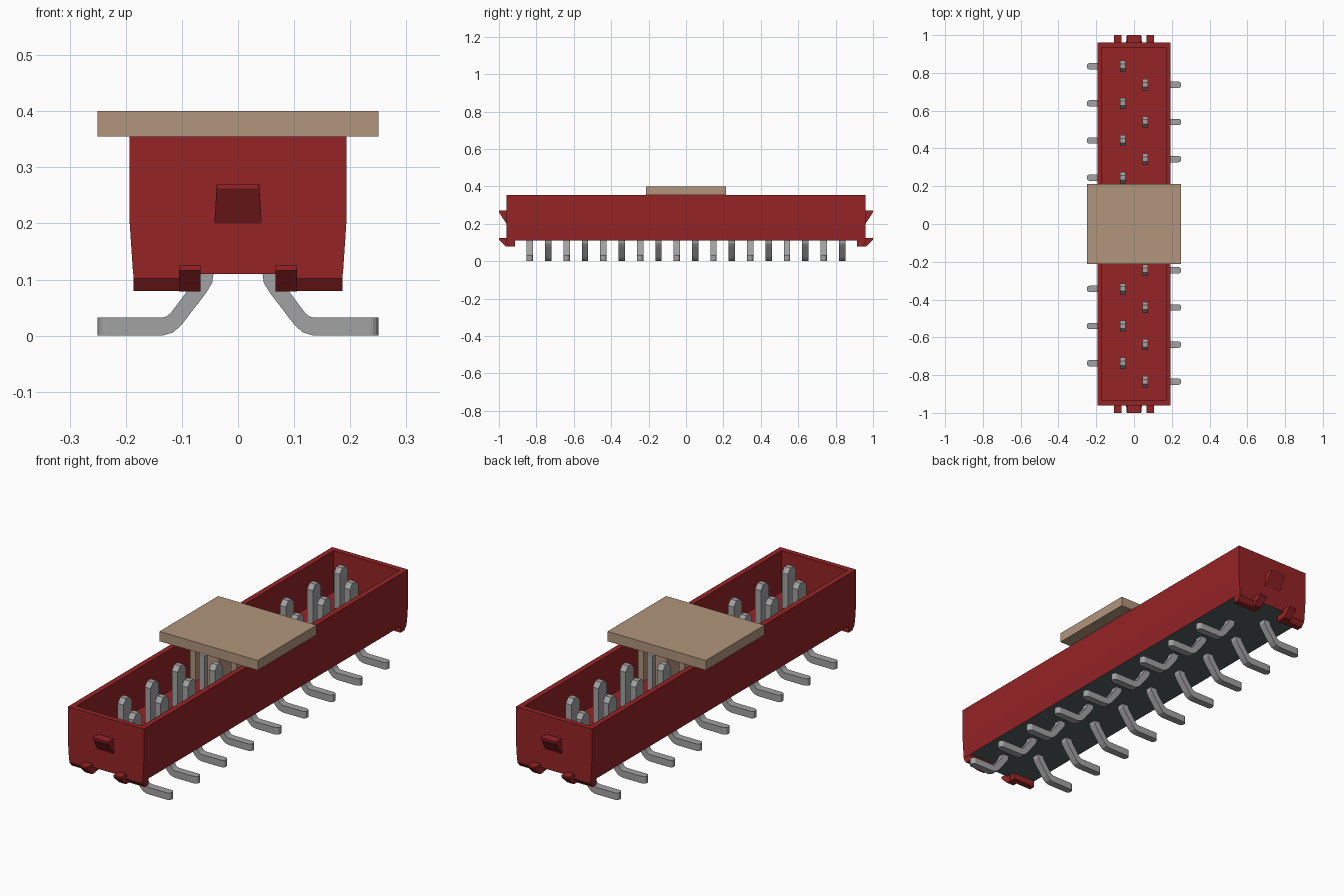
import bpy, bmesh, math
from mathutils import Vector

cube = bpy.data.objects.get("Cube")
if cube:
    bpy.data.objects.remove(cube, do_unlink=True)


def material(name, rgb):
    m = bpy.data.materials.new(name)
    m.use_nodes = True
    m.diffuse_color = (*rgb, 1)
    m.node_tree.nodes["Principled BSDF"].inputs["Base Color"].default_value = (*rgb, 1)
    return m


RED = material("housing red", (0.30, 0.017, 0.019))
TAN = material("cap tan", (0.44, 0.30, 0.20))
METAL = material("pin metal", (0.36, 0.36, 0.36))
DARK = material("base grey", (0.10, 0.12, 0.12))


def prism(bm, outline, axis, lo, hi):
    """Extrude a 2D outline along x (outline is y,z) or along y (outline is x,z)."""
    def place(p, t):
        return (t, p[0], p[1]) if axis == "x" else (p[0], t, p[1])
    verts = [bm.verts.new(place(p, lo)) for p in outline]
    face = bm.faces.new(verts)
    new = bmesh.ops.extrude_face_region(bm, geom=[face])["geom"]
    shift = Vector((hi - lo, 0, 0) if axis == "x" else (0, hi - lo, 0))
    bmesh.ops.translate(bm, vec=shift, verts=[g for g in new if isinstance(g, bmesh.types.BMVert)])
    bmesh.ops.recalc_face_normals(bm, faces=bm.faces)


def box(bm, x0, x1, y0, y1, z0, z1):
    prism(bm, [(x0, z0), (x1, z0), (x1, z1), (x0, z1)], "y", y0, y1)


def mesh_from(bm, name, *mats):
    me = bpy.data.meshes.new(name)
    bm.to_mesh(me)
    bm.free()
    for m in mats:
        me.materials.append(m)
    return me


def add(name, me):
    ob = bpy.data.objects.new(name, me)
    bpy.context.collection.objects.link(ob)
    return ob


# Housing: tapered block, hollowed from above, with a grey underside
WALL_TOP, FLOOR, BASE = 0.355, 0.165, 0.11
bm = bmesh.new()
prism(bm, [(-0.187, BASE), (0.187, BASE), (0.193, 0.2), (0.193, WALL_TOP),
           (-0.193, WALL_TOP), (-0.193, 0.2)], "y", -0.96, 0.96)
top = [f for f in bm.faces if f.normal.z > 0.9]
bmesh.ops.inset_individual(bm, faces=top, thickness=0.035)
bmesh.ops.inset_individual(bm, faces=top, thickness=0, depth=FLOOR - WALL_TOP)
for f in bm.faces:
    f.material_index = 1 if f.normal.z < -0.9 else 0
add("housing", mesh_from(bm, "housing", RED, DARK))

# Latch, corner feet and clips on both ends
for end, side in (("front", -1), ("back", 1)):
    bm = bmesh.new()
    prism(bm, [(side * y, z) for y, z in
               [(0.95, 0.2), (0.96, 0.2), (1.0, 0.262), (1.0, 0.27), (0.95, 0.27)]],
          "x", -0.042, 0.042)
    for v in bm.verts:
        if v.co.z > 0.25:
            v.co.x *= 0.9
    add(end + "_latch", mesh_from(bm, end + "_latch", RED))

    for s, lr in ((-1, "right"), (1, "left")):
        bm = bmesh.new()
        prism(bm, [(side * y, z) for y, z in
                   [(0.915, 0.08), (0.943, 0.08), (0.96, 0.102), (0.96, 0.112), (0.915, 0.112)]],
              "x", s * 0.07, s * 0.186)
        add(f"{end}_{lr}_foot", mesh_from(bm, "foot", RED))
        bm = bmesh.new()
        prism(bm, [(side * y, z) for y, z in
                   [(0.94, 0.079), (0.963, 0.079), (1.0, 0.116), (1.0, 0.125), (0.94, 0.125)]],
              "x", s * 0.067, s * 0.105)
        add(f"{end}_{lr}_clip", mesh_from(bm, "clip", RED))

# Contact: bent solder leg with rounded tip, plus a blade with a chamfered top
bm = bmesh.new()
prism(bm, [(0.25, 0), (0.135, 0), (0.115, 0.006), (0.1, 0.02), (0.057, 0.076),
           (0.046, 0.094), (0.043, 0.115), (0.075, 0.115), (0.078, 0.1), (0.085, 0.087),
           (0.121, 0.039), (0.128, 0.034), (0.136, 0.032), (0.25, 0.032)],
      "y", -0.017, 0.017)
tip = [e for e in bm.edges if all(v.co.x > 0.24 for v in e.verts)
       and abs(e.verts[0].co.z - e.verts[1].co.z) > 0.02]
bmesh.ops.bevel(bm, geom=tip, offset=0.015, segments=4, profile=0.5, affect="EDGES")
prism(bm, [(-0.03, 0.14), (0.03, 0.14), (0.03, 0.328), (0.012, 0.35),
           (-0.012, 0.35), (-0.03, 0.328)], "x", 0.045, 0.075)
contact = mesh_from(bm, "contact", METAL)

# Two staggered rows of contacts
COUNT, PITCH = 18, 0.0982
for i in range(COUNT):
    ob = add(f"contact_{i + 1}", contact)
    ob.location.y = (i - (COUNT - 1) / 2) * PITCH
    ob.rotation_euler.z = math.pi * (i % 2)

# Pick-up cap: flat plate with gripping ribs below
bm = bmesh.new()
box(bm, -0.25, 0.25, -0.213, 0.213, WALL_TOP, 0.4)
add("cap_plate", mesh_from(bm, "cap_plate", TAN))
for name, x, w in (("right", -0.105, 0.014), ("middle", 0, 0.03), ("left", 0.105, 0.014)):
    bm = bmesh.new()
    box(bm, x - w, x + w, -0.18, 0.18, 0.2, WALL_TOP)
    add(f"cap_{name}_rib", mesh_from(bm, "cap_rib", TAN))
